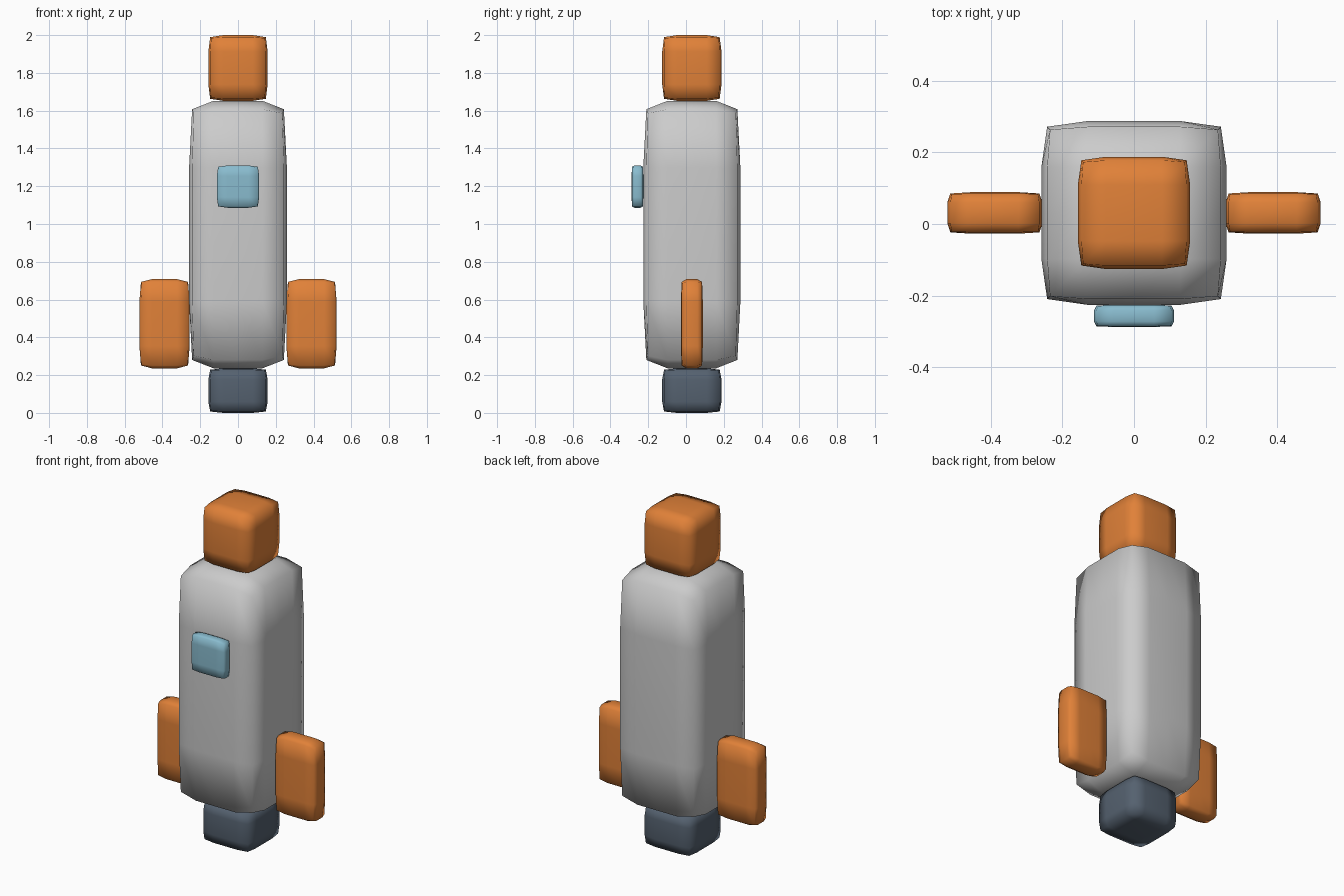
import bpy, bmesh

if "Cube" in bpy.data.objects:
    bpy.data.objects.remove(bpy.data.objects["Cube"])


def colour(name, rgb):
    m = bpy.data.materials.new(name)
    m.diffuse_color = (*rgb, 1)
    m.use_nodes = True
    m.node_tree.nodes["Principled BSDF"].inputs["Base Color"].default_value = m.diffuse_color
    return m


ORANGE = colour("orange", (0.75, 0.22, 0.04))
DARK = colour("dark", (0.09, 0.12, 0.16))
BLUE = colour("pale_blue", (0.25, 0.5, 0.62))


def soft_box(name, lo, hi, mat=None):
    """Creased, subdivided box filling the bounds lo..hi."""
    bm = bmesh.new()
    bmesh.ops.create_cube(bm, size=1)
    crease = bm.edges.layers.float.new("crease_edge")
    for e in bm.edges:
        e[crease] = 0.5
    for v in bm.verts:
        v.co = [(a + b) / 2 + c * (b - a) for a, b, c in zip(lo, hi, v.co)]
    for f in bm.faces:
        f.smooth = True
    me = bpy.data.meshes.new(name)
    bm.to_mesh(me)
    bm.free()
    if mat:
        me.materials.append(mat)
    ob = bpy.data.objects.new(name, me)
    bpy.context.collection.objects.link(ob)
    sub = ob.modifiers.new("soften", 'SUBSURF')
    sub.levels = sub.render_levels = 2
    return ob


# Central stack: engine, hull, nose
soft_box("engine", (-0.157, -0.126, 0), (0.157, 0.188, 0.236), DARK)
soft_box("hull", (-0.259, -0.226, 0.236), (0.259, 0.288, 1.652))
soft_box("nose", (-0.157, -0.126, 1.652), (0.157, 0.188, 2.0), ORANGE)

# Front window
soft_box("window", (-0.112, -0.288, 1.086), (0.112, -0.226, 1.31), BLUE)

# Side fins
for side, x0, x1 in (("left", -0.522, -0.256), ("right", 0.256, 0.522)):
    soft_box("fin_" + side, (x0, -0.027, 0.236), (x1, 0.089, 0.708), ORANGE)
